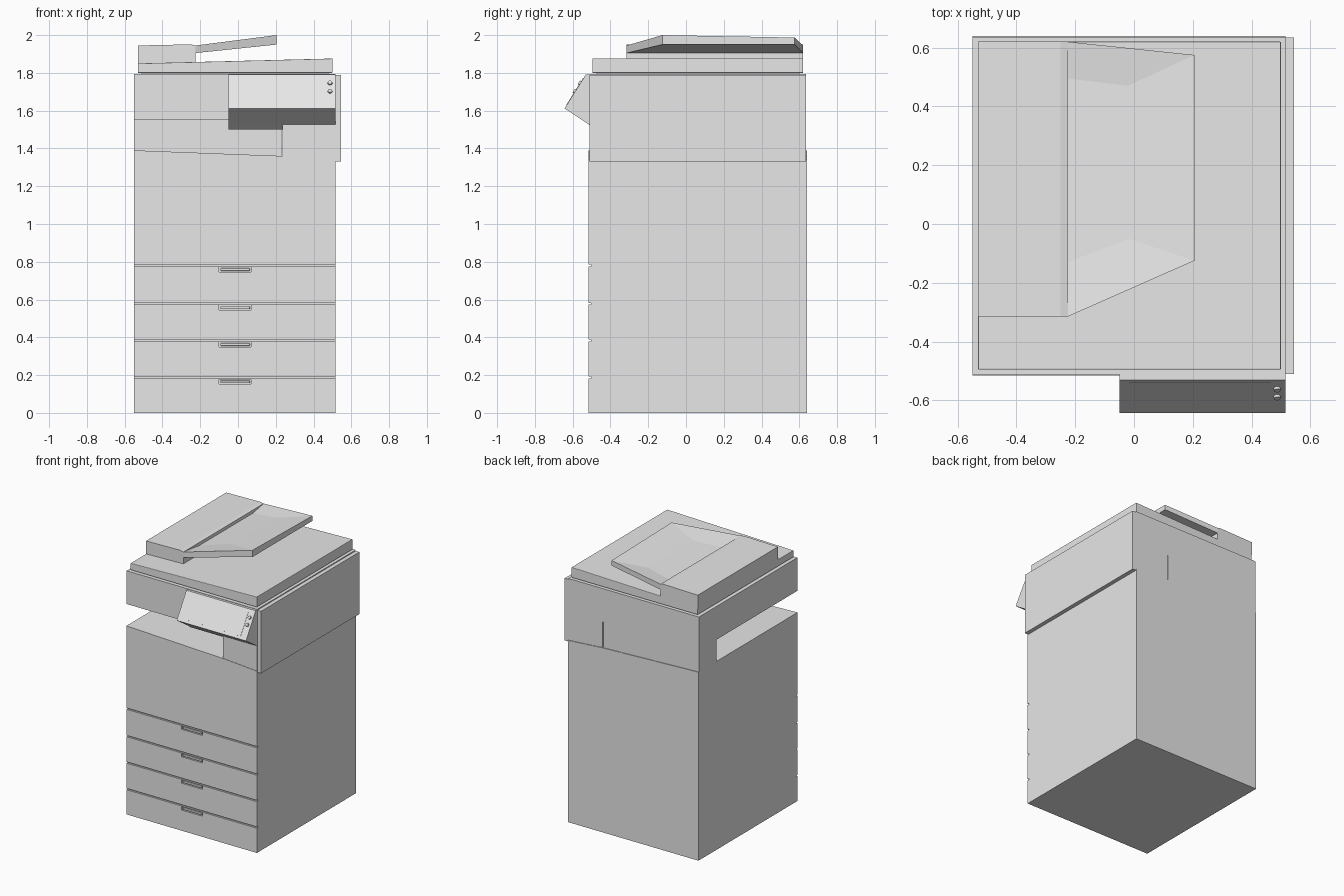
import bpy, bmesh
from mathutils import Vector

old = bpy.data.objects.get("Cube")
if old:
    bpy.data.objects.remove(old, do_unlink=True)

grey = bpy.data.materials.new("light_grey_plastic")
grey.use_nodes = True
COLOUR = (0.8, 0.8, 0.8, 1)
grey.diffuse_color = COLOUR
grey.node_tree.nodes["Principled BSDF"].inputs["Base Color"].default_value = COLOUR


def finish(name, bm):
    bmesh.ops.recalc_face_normals(bm, faces=bm.faces)
    mesh = bpy.data.meshes.new(name)
    bm.to_mesh(mesh)
    bm.free()
    mesh.materials.append(grey)
    obj = bpy.data.objects.new(name, mesh)
    bpy.context.collection.objects.link(obj)
    return obj


def bevel(obj, width):
    mod = obj.modifiers.new("soft_edge", 'BEVEL')
    mod.width = width
    mod.segments = 2
    mod.limit_method = 'ANGLE'


def prism(name, points, axis, start, end):
    """Extrude a profile along x (points are y,z) or along y (points are x,z)."""
    bm = bmesh.new()
    place = (lambda a, b: (start, a, b)) if axis == 'x' else (lambda a, b: (a, start, b))
    face = bm.faces.new([bm.verts.new(place(a, b)) for a, b in points])
    made = bmesh.ops.extrude_face_region(bm, geom=[face])["geom"]
    step = Vector((end - start, 0, 0)) if axis == 'x' else Vector((0, end - start, 0))
    bmesh.ops.translate(bm, vec=step, verts=[v for v in made if isinstance(v, bmesh.types.BMVert)])
    return finish(name, bm)


def box(name, x, y, z):
    return prism(name, [(x[0], z[0]), (x[1], z[0]), (x[1], z[1]), (x[0], z[1])], 'y', *y)


def cut(obj, cutter):
    cutter.hide_render = True
    cutter.hide_set(True)
    mod = obj.modifiers.new("recess", 'BOOLEAN')
    mod.operation = 'DIFFERENCE'
    mod.solver = 'EXACT'
    mod.object = cutter


L, R, FRONT, BACK = -0.55, 0.515, -0.515, 0.64
SPLIT = 0.235          # right end of the paper output space

# Lower cabinet with its sloping output tray on top
prism("cabinet", [(L, 0), (R, 0), (R, 1.34), (SPLIT, 1.36), (L, 1.39)], 'y', FRONT + 0.012, BACK)
prism("front_door", [(L, 0.785), (R, 0.785), (R, 1.34), (SPLIT, 1.36), (L, 1.39)],
      'y', FRONT, FRONT + 0.012)

# Four paper drawers, each with a recessed grip
levels = [0, 0.192, 0.388, 0.583, 0.785]
for i, (low, high) in enumerate(zip(levels, levels[1:])):
    drawer = box(f"drawer_{i + 1}", (L, R), (FRONT, FRONT + 0.012), (low, high - 0.01))
    top = high - 0.013 if i else high - 0.015
    grip = (-0.1, 0.07)
    cut(drawer, box(f"grip_cutter_{i + 1}", grip, (FRONT - 0.02, FRONT + 0.05), (top - 0.025, top)))
    lip = box(f"grip_lip_{i + 1}", (-0.093, 0.063), (FRONT + 0.002, FRONT + 0.012), (top - 0.02, top - 0.006))
    bevel(lip, 0.003)

# Scanner body above the output space
box("scanner_body", (L, R), (FRONT + 0.003, BACK - 0.005), (1.55, 1.795))
box("right_column", (SPLIT, R), (FRONT + 0.003, BACK - 0.005), (1.33, 1.55))
box("output_back_wall", (L, SPLIT - 0.006), (0.43, BACK - 0.005), (1.33, 1.55))
box("right_side_cover", (R, 0.545), (FRONT + 0.005, BACK - 0.005), (1.33, 1.788))

# Document lid, slightly higher at one end
prism("lid_hinge_pad", [(-0.51, 1.79), (0.48, 1.79), (0.48, 1.81), (-0.51, 1.81)], 'y', -0.475, 0.6)
lid = prism("document_lid", [(-0.53, 1.8), (0.5, 1.8), (0.5, 1.876), (-0.53, 1.85)], 'y', -0.495, 0.62)
bevel(lid, 0.003)

# Document feeder
prism("feeder_box", [(-0.53, 1.845), (-0.225, 1.85), (-0.225, 1.945), (-0.25, 1.951), (-0.53, 1.945)],
      'y', -0.315, 0.62)

# Feeder tray: a tapered plate with a shallow valley in its top
rim = [(-0.225, -0.315, 1.945), (0.205, -0.125, 2.0), (0.205, 0.575, 1.987), (-0.225, 0.62, 1.945)]
valley = [(-0.225, -0.13, 1.922), (-0.02, -0.05, 1.958), (-0.02, 0.47, 1.954), (-0.225, 0.495, 1.922)]
bm = bmesh.new()
top = [bm.verts.new(p) for p in rim]
inner = [bm.verts.new(p) for p in valley]
under = [bm.verts.new((x, y, 1.905 if x < 0 else 1.95)) for x, y, z in rim]
for i in range(3):
    bm.faces.new((top[i], top[i + 1], inner[i + 1], inner[i]))
    bm.faces.new((top[i], under[i], under[i + 1], top[i + 1]))
bm.faces.new(inner)
bm.faces.new(under)
bm.faces.new((top[0], inner[0], inner[3], top[3], under[3], under[0]))
finish("feeder_tray", bm)

# Tilted control panel
upper, tip = Vector((0, -0.53, 1.792)), Vector((0, -0.643, 1.612))
prism("control_panel", [(-0.48, 1.792), (upper.y, upper.z), (tip.y, tip.z), (FRONT, 1.527), (-0.48, 1.5)],
      'x', -0.05, SPLIT)
prism("control_panel_end", [(-0.5, 1.792), (upper.y, upper.z), (tip.y, tip.z), (FRONT, 1.527), (-0.5, 1.527)],
      'x', SPLIT, R)

slope = (tip - upper).normalized()
normal = Vector((0, slope.z, -slope.y))
length = (tip - upper).length


def on_panel(along, lift):
    p = upper + slope * length * along + normal * lift
    return (p.y, p.z)


# Panel face plate and two round buttons
prism("panel_plate", [on_panel(0.1, -0.003), on_panel(0.1, 0.002), on_panel(0.9, 0.002), on_panel(0.9, -0.003)],
      'x', -0.015, 0.465)
for i, along in enumerate((0.26, 0.5)):
    bm = bmesh.new()
    bmesh.ops.create_cone(bm, cap_ends=True, segments=20, radius1=0.013, radius2=0.011, depth=0.012)
    button = finish(f"button_{i + 1}", bm)
    y, z = on_panel(along, 0.003)
    button.location = (0.487, y, z)
    button.rotation_euler = normal.to_track_quat('Z', 'Y').to_euler()
